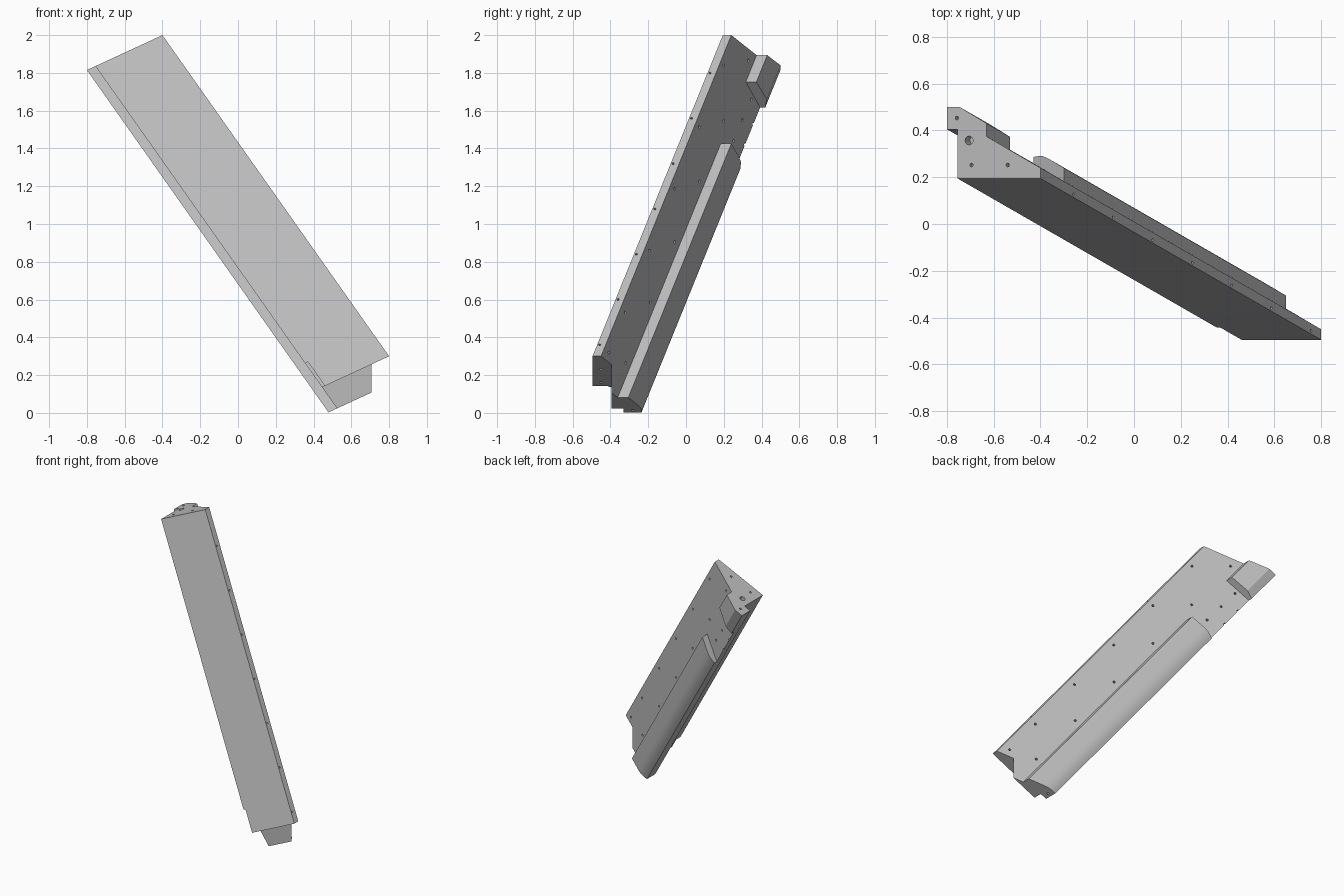
import bpy, bmesh
from mathutils import Vector, Matrix

cube = bpy.data.objects.get("Cube")
if cube:
    bpy.data.objects.remove(cube, do_unlink=True)

grey = bpy.data.materials.new("light grey")
grey.use_nodes = True
grey.diffuse_color = (0.5, 0.5, 0.5, 1)
grey.node_tree.nodes["Principled BSDF"].inputs["Base Color"].default_value = (0.5, 0.5, 0.5, 1)

AXIS = Vector((1.2, -0.69, -1.7))      # long direction of the beam
SLOPE = 0.4625                         # tilt of the end caps
END = 1.066                            # far end along the axis
CAP_N = Vector((-SLOPE, 0, 1))
BACK_N = Vector((0.504, 0.864, 0))
EDGE_N = Vector((1.7, 0, 1.2))


def on_cap(x, y, t=0.0):
    return Vector((x, y, 2.185 + SLOPE * x)) + AXIS * t


def new_object(name, bm, cutter=False):
    bmesh.ops.recalc_face_normals(bm, faces=bm.faces)
    mesh = bpy.data.meshes.new(name)
    bm.to_mesh(mesh)
    bm.free()
    mesh.materials.append(grey)
    obj = bpy.data.objects.new(name, mesh)
    bpy.context.collection.objects.link(obj)
    if cutter:
        obj.hide_render = True
        obj.hide_set(True)
    return obj


def prism(name, start, end, cutter=False):
    """Skin two matching loops of points and cap both ends."""
    bm = bmesh.new()
    a = [bm.verts.new(p) for p in start]
    b = [bm.verts.new(p) for p in end]
    bm.faces.new(a)
    bm.faces.new(b[::-1])
    for i in range(len(a)):
        j = (i + 1) % len(a)
        bm.faces.new((a[i], b[i], b[j], a[j]))
    return new_object(name, bm, cutter)


def sweep(name, profile, t0, t1, skew0=0.0, skew1=0.0, cutter=False):
    def loop(t, skew):
        return [on_cap(x, y, t + skew * (-0.63 - x)) for x, y in profile]
    return prism(name, loop(t0, skew0), loop(t1, skew1), cutter)


def cut(obj, tool):
    mod = obj.modifiers.new(tool.name, 'BOOLEAN')
    mod.operation = 'DIFFERENCE'
    mod.solver = 'EXACT'
    mod.object = tool


# Main beam and the two raised covers on its back
inner, outer = (-0.63, 0.374), (-0.8, 0.473)
body = sweep("beam_body", [(-0.4, 0.195), (-0.4, 0.24), inner, outer,
                           (-0.8, 0.405), (-0.755, 0.405), (-0.755, 0.195)], 0, END)
upper = sweep("upper_back_cover", [inner, (-0.63, 0.43), (-0.745, 0.5), (-0.8, 0.5), outer],
              0, 0.083, 0, 0.2)
lower = sweep("lower_back_cover", [inner, (-0.63, 0.43), (-0.72, 0.483), (-0.75, 0.497),
                                   (-0.78, 0.5), (-0.8, 0.5), outer], 0.275, END, 0.2, 0)

# Step at the lower end and the small corner relief
step = [on_cap(x - AXIS.x, y - AXIS.y, 1) for x, y in
        [(0.2, -1), (1.1, -1), (1.1, -0.395), (0.2, -0.395)]]
cut(body, prism("end_step_cutter", step, [p - Vector((0, 0, 0.6)) for p in step], True))
cut(body, sweep("corner_relief_cutter", [(-0.8, 0.1), (-0.74, 0.1), (-0.74, 0.28), (-0.8, 0.28)],
                0.925, 1.2, cutter=True))

# Screw holes
holes = bmesh.new()


def hole(point, normal, radius=0.008, depth=0.05):
    turn = normal.to_track_quat('Z', 'Y').to_matrix().to_4x4()
    bmesh.ops.create_cone(holes, cap_ends=True, segments=12, radius1=radius, radius2=radius,
                          depth=depth, matrix=Matrix.Translation(point) @ turn)


def back_point(y, z):
    return Vector((-0.4 - (y - 0.24) * 1.716, y, z))


for i in range(6):
    hole(back_point(0.33 - 0.131 * i, 1.865 - 0.32 * i), BACK_N)
    if i < 5:
        hole(back_point(0.2 - 0.132 * i, 1.84 - 0.327 * i), BACK_N)
hole(back_point(-0.415, 0.32), BACK_N)
for i in range(3):
    hole(back_point(0.345 - 0.047 * i, 1.66 - 0.11 * i), BACK_N)
    if i < 2:
        hole(back_point(0.355 - 0.045 * i, 1.53 - 0.11 * i), BACK_N)
for i in range(7):
    hole(on_cap(-0.4, 0.208, 0.118 + 0.141 * i), EDGE_N, 0.006)
for x, y in [(-0.757, 0.453), (-0.695, 0.252), (-0.54, 0.252)]:
    hole(on_cap(x, y), CAP_N)
hole(on_cap(-0.705, 0.357), CAP_N, 0.019, 0.1)
for x, y, t in [(-0.55, 0.24, 1), (-0.7, 0.24, 1), (-0.779, 0.453, END)]:
    hole(on_cap(x, y, t), CAP_N)
drill = new_object("screw_hole_cutter", holes, True)
for part in (body, upper, lower):
    cut(part, drill)

# Soft shading on the rounded lower cover
bpy.ops.object.select_all(action='DESELECT')
lower.select_set(True)
bpy.context.view_layer.objects.active = lower
bpy.ops.object.shade_smooth_by_angle(angle=0.6)
